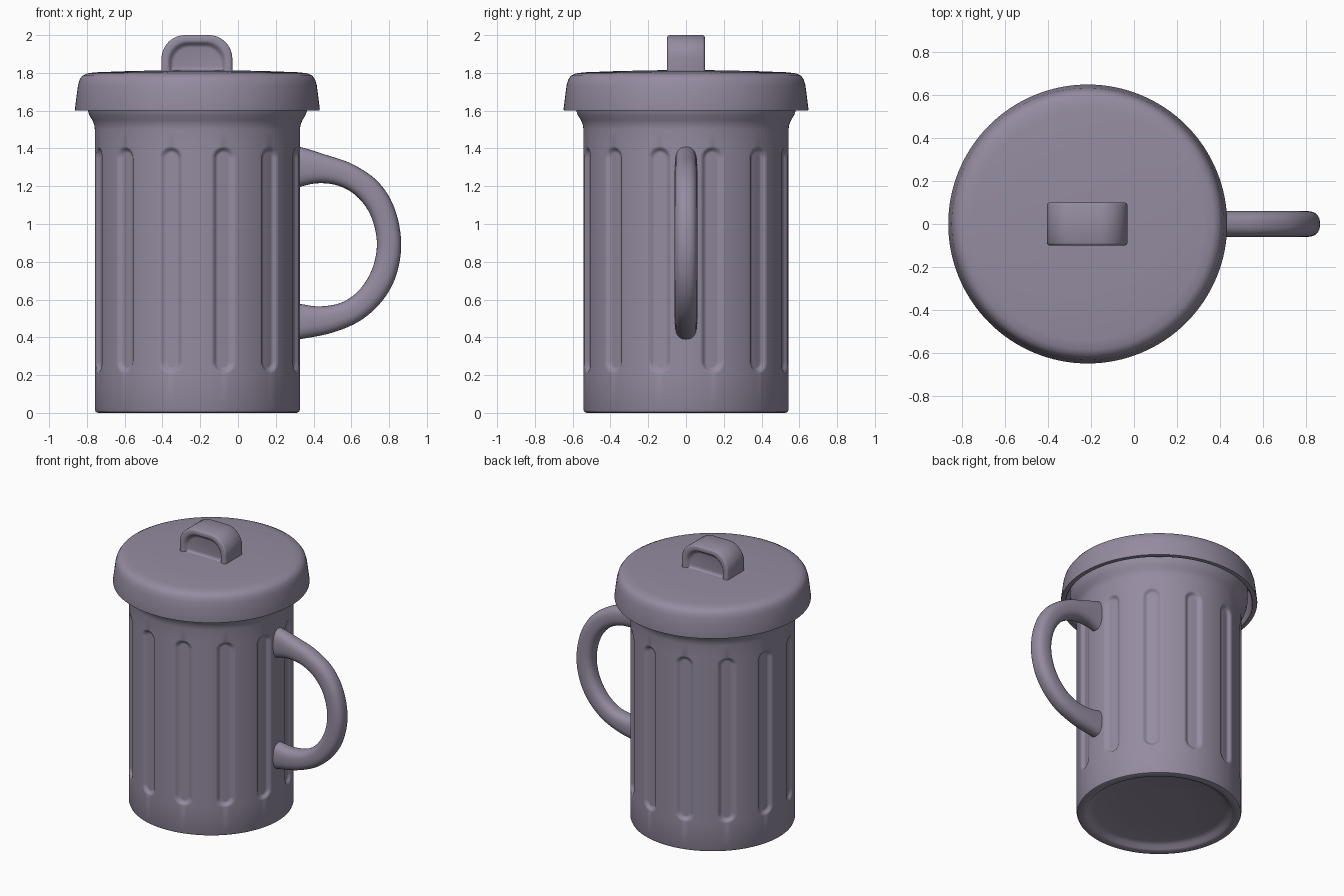
import bpy, bmesh, math
from math import sin, cos, pi

cube = bpy.data.objects.get("Cube")
if cube:
    bpy.data.objects.remove(cube, do_unlink=True)

CX = -0.215        # axis of the can
RADIUS = 0.543
COLOUR = (0.30, 0.262, 0.352, 1)

mat = bpy.data.materials.new("mauve grey")
mat.use_nodes = True
mat.diffuse_color = COLOUR
bsdf = mat.node_tree.nodes["Principled BSDF"]
bsdf.inputs["Base Color"].default_value = COLOUR
bsdf.inputs["Roughness"].default_value = 0.6


def finish(name, bm, angle=40):
    """Turn a bmesh into a smooth shaded object."""
    bmesh.ops.recalc_face_normals(bm, faces=bm.faces)
    mesh = bpy.data.meshes.new(name)
    bm.to_mesh(mesh)
    bm.free()
    mesh.materials.append(mat)
    obj = bpy.data.objects.new(name, mesh)
    bpy.context.collection.objects.link(obj)
    bpy.ops.object.select_all(action='DESELECT')
    obj.select_set(True)
    bpy.context.view_layer.objects.active = obj
    bpy.ops.object.shade_smooth_by_angle(angle=math.radians(angle))
    return obj


def bridge(bm, rings):
    """Join successive closed rings of vertices with quads."""
    for a, b in zip(rings, rings[1:]):
        n = len(a)
        for i in range(n):
            j = (i + 1) % n
            bm.faces.new((a[i], a[j], b[j], b[i]))


def lathe(bm, profile, steps, dent=None):
    """Spin a profile of (radius, z) about the can axis."""
    rings = []
    for r, z in profile:
        ring = []
        for i in range(steps):
            t = 2 * pi * i / steps
            q = r - (dent(t, z) if dent and r >= RADIUS else 0)
            ring.append(bm.verts.new((CX + q * cos(t), q * sin(t), z)))
        rings.append(ring)
    bridge(bm, rings)
    bm.faces.new(rings[0])
    bm.faces.new(rings[-1])


# Can body: fluted wall, flared rim, hollow inside, dished base
FLUTES = 12
LOW, HIGH, HALF, DEPTH, SLOPE = 0.21, 1.41, 0.062, 0.02, 0.028


def flute(t, z):
    """Depth of the round-ended groove at this angle and height."""
    pitch = 2 * pi / FLUTES
    across = ((t % pitch) - pitch / 2) * RADIUS
    along = max(LOW + HALF - z, 0, z - HIGH + HALF)
    inside = (HALF - math.hypot(across, along)) / SLOPE
    k = min(max(inside, 0), 1)
    return DEPTH * k * k * (3 - 2 * k)


rows = 12
end = [HALF * 1.1 * i / rows for i in range(rows + 1)]
wall = [(RADIUS, LOW + e) for e in end] + [(RADIUS, HIGH - e) for e in reversed(end)]
base = [(0.2, 0.045), (0.43, 0.04), (0.465, 0.028), (0.48, 0.008), (0.495, 0.001),
        (0.525, 0), (0.538, 0.005), (RADIUS, 0.018)]
rim = [(RADIUS, 1.5), (0.546, 1.525), (0.556, 1.55), (0.572, 1.575), (0.582, 1.605),
       (0.585, 1.64), (0.585, 1.72), (0.53, 1.72), (0.5, 1.5), (0.5, 0.1), (0.2, 0.09)]
bm = bmesh.new()
lathe(bm, base + wall + rim, 384, flute)
finish("can_body", bm)

# Lid: shallow dome with a flared skirt, hollow beneath
lid_profile = [(0.1, 1.815), (0.35, 1.81), (0.54, 1.803), (0.585, 1.797), (0.609, 1.785),
               (0.623, 1.765), (0.632, 1.735), (0.638, 1.69), (0.648, 1.61), (0.647, 1.601),
               (0.64, 1.6), (0.618, 1.6), (0.612, 1.607), (0.605, 1.68), (0.59, 1.74),
               (0.55, 1.76), (0.1, 1.77)]
bm = bmesh.new()
lathe(bm, lid_profile, 128)
finish("lid", bm)

# Lid grip: rounded arch block with a shallow recess on front and back
KX, HW, BOTTOM, TOP, HY = -0.2175, 0.1875, 1.795, 2.0, 0.1


def arch(bm, y, shrink, low):
    """Ring of vertices in the shape of a round-cornered arch."""
    r = 0.125 - shrink * 0.6
    w, top = HW - shrink, TOP - shrink
    pts = [(w, low), (w, (low + top - r) / 2)]
    for i in range(13):
        a = pi / 2 * i / 12
        pts.append((w - r + r * cos(a), top - r + r * sin(a)))
    pts += [(-x, z) for x, z in reversed(pts)]
    return [bm.verts.new((KX + x, y, z)) for x, z in pts]


# Offsets from the outline paired with distance from the middle
steps = [(0.065, HY - 0.028, 0.03), (0.055, HY - 0.025, 0.025), (0.046, HY - 0.012, 0.02),
         (0.037, HY - 0.002, 0.015), (0.03, HY, 0), (0.012, HY, 0), (0.004, HY - 0.004, 0),
         (0, HY - 0.012, 0)]
bm = bmesh.new()
rings = [arch(bm, -y, s, BOTTOM + up) for s, y, up in steps]
rings += [arch(bm, y, s, BOTTOM + up) for s, y, up in reversed(steps)]
bridge(bm, rings)
bm.faces.new(rings[0])
bm.faces.new(rings[-1])
finish("lid_grip", bm, 50)

# Side handle: loft between an outer and an inner curve
outer = [(0.27, 1.42), (0.34, 1.405), (0.46, 1.368), (0.61, 1.315), (0.745, 1.22),
         (0.83, 1.08), (0.864, 0.9), (0.838, 0.73), (0.765, 0.595), (0.65, 0.49),
         (0.5, 0.425), (0.34, 0.392), (0.27, 0.38)]
inner = [(0.27, 1.17), (0.34, 1.2), (0.43, 1.216), (0.53, 1.203), (0.625, 1.15),
         (0.7, 1.05), (0.735, 0.91), (0.715, 0.775), (0.65, 0.66), (0.555, 0.587),
         (0.44, 0.564), (0.34, 0.575), (0.27, 0.595)]


def smooth_path(points, per=6):
    """Catmull-Rom curve through the points."""
    p = [points[0]] + points + [points[-1]]
    out = []
    for a, b, c, d in zip(p, p[1:], p[2:], p[3:]):
        for i in range(per):
            t = i / per
            out.append([b[k] + t * (c[k] - a[k]) / 2
                        + t * t * (a[k] - 2.5 * b[k] + 2 * c[k] - d[k] / 2)
                        + t ** 3 * (b[k] * 1.5 - a[k] / 2 - c[k] * 1.5 + d[k] / 2)
                        for k in (0, 1)])
    return out + [list(points[-1])]


bm = bmesh.new()
rings = []
for o, n in zip(smooth_path(outer), smooth_path(inner)):
    ring = []
    for i in range(32):
        a = 2 * pi * i / 32
        c = math.copysign(abs(cos(a)) ** 0.8, cos(a))
        s = math.copysign(abs(sin(a)) ** 0.8, sin(a))
        x, z = [(o[k] + n[k]) / 2 + c * (o[k] - n[k]) / 2 for k in (0, 1)]
        ring.append(bm.verts.new((x, 0.06 * s, z)))
    rings.append(ring)
bridge(bm, rings)
bm.faces.new(rings[0])
bm.faces.new(rings[-1])
finish("side_handle", bm, 60)
